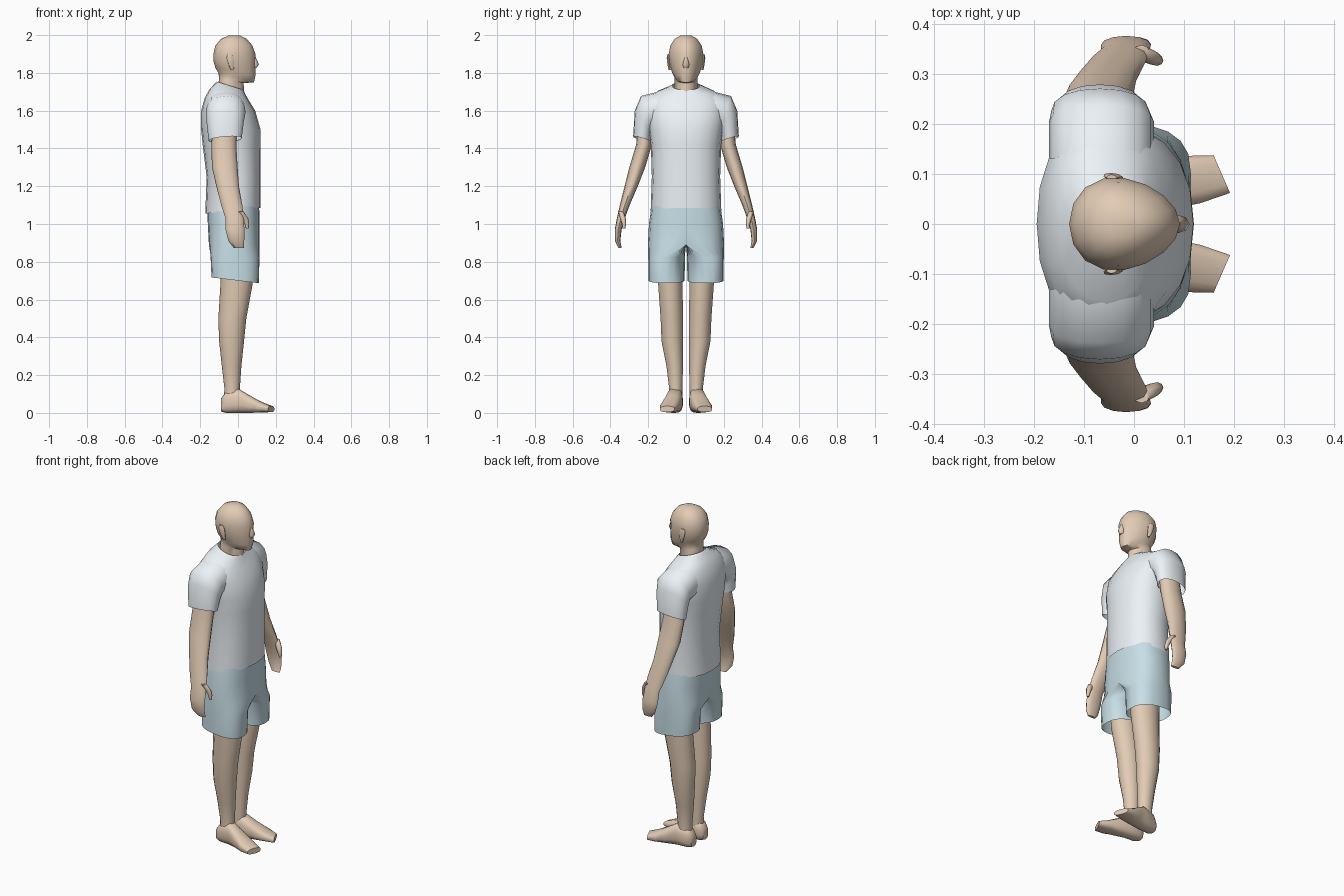
import bpy, bmesh
from math import sin, cos, pi, copysign
from mathutils import Vector


def material(name, rgb):
    m = bpy.data.materials.new(name)
    m.diffuse_color = (*rgb, 1)
    return m


SKIN = material("skin", (0.76, 0.60, 0.46))
WHITE = material("shirt_cloth", (0.84, 0.89, 0.93))
BLUE = material("shorts_cloth", (0.58, 0.74, 0.80))


def finish(ob, mat, mirror):
    ob.data.materials.append(mat)
    if mirror:
        mod = ob.modifiers.new("mirror", 'MIRROR')
        mod.use_axis = (False, True, False)
    bpy.ops.object.select_all(action='DESELECT')
    ob.select_set(True)
    bpy.context.view_layer.objects.active = ob
    bpy.ops.object.shade_smooth_by_angle(angle=0.95)
    return ob


def loft(name, rings, mat, n=16, power=2.0, egg=0.0, caps=(True, True),
         mirror=False, half=False):
    """Ring: x, y, z, radius_u, radius_v, roll of v, pitch of u, yaw of v."""
    bm = bmesh.new()
    rows = []
    for ring in rings:
        x, y, z, ru, rv, a, b, c = (list(ring) + [0, 0, 0])[:8]
        u = Vector((cos(b), 0, sin(b))) * ru
        v = Vector((-sin(c) * cos(a), cos(c) * cos(a), sin(a))) * rv
        row = []
        for i in range(n):
            t = 2 * pi * i / n
            cu = copysign(abs(cos(t)) ** (2 / power), cos(t))
            sv = copysign(abs(sin(t)) ** (2 / power), sin(t))
            p = Vector((x, y, z)) + u * cu + v * sv * (1 - egg * cos(t))
            if half:
                p.y = max(p.y, 0)
            p.z = max(p.z, 0)
            row.append(bm.verts.new(p))
        rows.append(row)
    for r, s in zip(rows, rows[1:]):
        for i in range(n):
            j = (i + 1) % n
            q = (r[i], r[j], s[j], s[i])
            if half and all(w.co.y < 1e-4 for w in q):
                continue
            bm.faces.new(q)
    if caps[0]:
        bm.faces.new(rows[0])
    if caps[1]:
        bm.faces.new(rows[-1])
    bmesh.ops.delete(bm, geom=[w for w in bm.verts if not w.link_faces], context='VERTS')
    bmesh.ops.recalc_face_normals(bm, faces=bm.faces)
    me = bpy.data.meshes.new(name)
    bm.to_mesh(me)
    bm.free()
    ob = bpy.data.objects.new(name, me)
    bpy.context.collection.objects.link(ob)
    return finish(ob, mat, mirror)


# Head and neck
loft("head", [
    (-0.04, 0, 1.66, 0.075, 0.068),
    (-0.035, 0, 1.76, 0.066, 0.060, 0, -0.2),
    (-0.010, 0, 1.775, 0.098, 0.060, 0, -0.27),
    (-0.014, 0, 1.805, 0.108, 0.075, 0, -0.2),
    (-0.019, 0, 1.85, 0.111, 0.086, 0, -0.1),
    (-0.019, 0, 1.90, 0.111, 0.092),
    (-0.022, 0, 1.945, 0.098, 0.083),
    (-0.022, 0, 1.98, 0.068, 0.060),
    (-0.020, 0, 1.998, 0.030, 0.028)], SKIN, egg=0.18)
# Nose
loft("nose", [(0.083, 0, 1.885, 0.010, 0.008), (0.089, 0, 1.845, 0.022, 0.018),
              (0.085, 0, 1.825, 0.012, 0.014)], SKIN, n=8)
# Ears
loft("ear", [(-0.030, 0.086, 1.815, 0.007, 0.006), (-0.035, 0.091, 1.84, 0.014, 0.008, 0, 0, 0.6),
             (-0.042, 0.095, 1.88, 0.019, 0.009, 0, 0, 0.6), (-0.045, 0.093, 1.898, 0.010, 0.006)],
     SKIN, n=8, mirror=True)

# Shirt body, open at hem and collar
loft("shirt_body", [
    (-0.027, 0, 1.070, 0.147, 0.187, 0, 0.10),
    (-0.023, 0, 1.25, 0.143, 0.181),
    (-0.034, 0, 1.42, 0.153, 0.186),
    (-0.038, 0, 1.50, 0.157, 0.198),
    (-0.052, 0, 1.60, 0.143, 0.212),
    (-0.058, 0, 1.66, 0.118, 0.205, 0, -0.08),
    (-0.055, 0, 1.70, 0.096, 0.155, 0, -0.15),
    (-0.042, 0, 1.732, 0.074, 0.072, 0, -0.3)], WHITE, n=20, power=2.25, caps=(False, False))
# Sleeves
loft("sleeve", [
    (-0.065, 0.13, 1.605, 0.105, 0.10, 1.57),
    (-0.065, 0.205, 1.592, 0.105, 0.092, 1.2),
    (-0.068, 0.226, 1.535, 0.098, 0.079, 0.96),
    (-0.068, 0.232, 1.448, 0.088, 0.050, 0.3, 0.08)],
    WHITE, power=2.2, caps=(False, False), mirror=True)

# Shorts: half pelvis flowing into one leg, mirrored
loft("shorts", [
    (-0.025, 0, 1.10, 0.137, 0.182),
    (-0.023, 0, 1.00, 0.137, 0.196),
    (-0.020, 0, 0.89, 0.134, 0.202),
    (-0.016, 0.103, 0.83, 0.130, 0.097, 0, -0.06),
    (-0.015, 0.103, 0.702, 0.126, 0.096, 0, -0.12)],
    BLUE, n=20, power=2.5, caps=(False, False), mirror=True, half=True)

# Legs
loft("leg", [
    (-0.005, 0.085, 0.80, 0.085, 0.068),
    (-0.008, 0.083, 0.68, 0.085, 0.066),
    (-0.030, 0.075, 0.50, 0.074, 0.061),
    (-0.034, 0.073, 0.38, 0.066, 0.058),
    (-0.034, 0.060, 0.25, 0.052, 0.045),
    (-0.031, 0.054, 0.13, 0.041, 0.036),
    (-0.033, 0.056, 0.05, 0.043, 0.038)], SKIN, n=14, mirror=True)
# Feet, lofted from heel to toes
H = pi / 2
loft("foot", [
    (-0.090, 0.055, 0.042, 0.034, 0.026, 0, H),
    (-0.065, 0.056, 0.055, 0.055, 0.040, 0, H),
    (0.000, 0.060, 0.065, 0.065, 0.043, 0, H),
    (0.060, 0.073, 0.047, 0.047, 0.046, 0, H, 0.1),
    (0.120, 0.089, 0.031, 0.029, 0.050, 0, H, 0.25),
    (0.176, 0.100, 0.020, 0.016, 0.042, 0, H, 0.41)], SKIN, n=14, power=2.7, mirror=True)

# Arms and hands
loft("arm", [
    (-0.070, 0.210, 1.53, 0.062, 0.042),
    (-0.075, 0.222, 1.42, 0.066, 0.042),
    (-0.070, 0.258, 1.30, 0.068, 0.042),
    (-0.055, 0.290, 1.20, 0.060, 0.035),
    (-0.033, 0.324, 1.10, 0.056, 0.026),
    (-0.018, 0.345, 1.03, 0.048, 0.021),
    (-0.016, 0.359, 0.97, 0.050, 0.018),
    (-0.009, 0.362, 0.91, 0.042, 0.014),
    (0.005, 0.349, 0.873, 0.027, 0.008)], SKIN, n=12, mirror=True)
# Thumbs
loft("thumb", [(0.015, 0.345, 1.065, 0.016, 0.014), (0.036, 0.333, 1.03, 0.018, 0.014),
               (0.047, 0.328, 1.00, 0.012, 0.011), (0.049, 0.329, 0.975, 0.007, 0.007)],
     SKIN, n=8, mirror=True)
